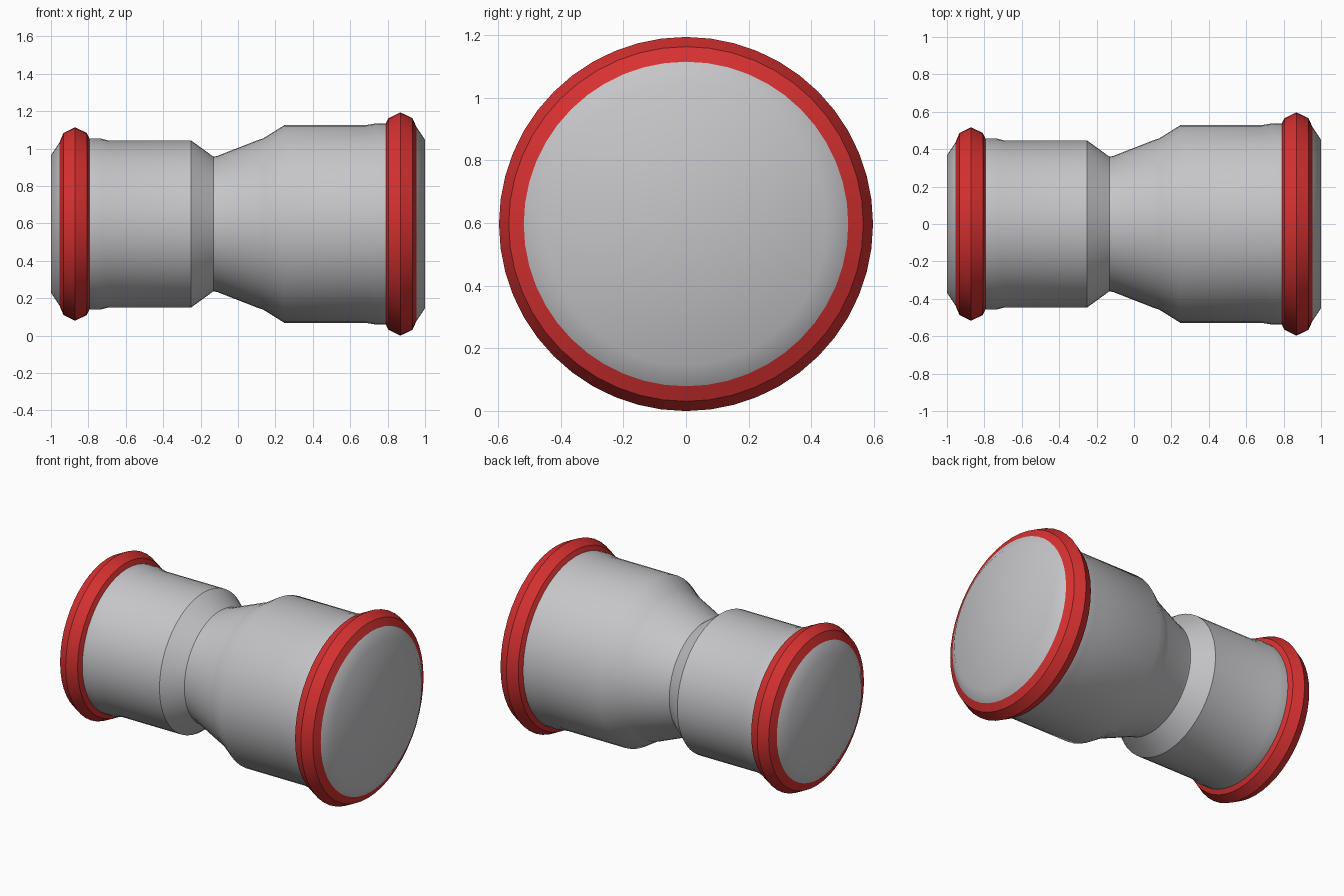
import bpy
import bmesh
from math import sin, cos, tau, radians

SIDES = 48
AXIS_Z = 0.597

cube = bpy.data.objects.get("Cube")
if cube:
    bpy.data.objects.remove(cube, do_unlink=True)


def material(name, rgb):
    mat = bpy.data.materials.new(name)
    mat.use_nodes = True
    colour = (*rgb, 1.0)
    mat.diffuse_color = colour
    mat.node_tree.nodes["Principled BSDF"].inputs["Base Color"].default_value = colour
    return mat


def lathe(name, profile, mat, cap_left=False, cap_right=False):
    """Turn a profile of (x, radius) points, given from -x to +x, about the long axis."""
    bm = bmesh.new()
    rings = [[bm.verts.new((x, r * sin(tau * i / SIDES), r * cos(tau * i / SIDES)))
              for i in range(SIDES)] for x, r in profile]
    for a, b in zip(rings, rings[1:]):
        for i in range(SIDES):
            j = (i + 1) % SIDES
            bm.faces.new((a[i], b[i], b[j], a[j]))
    if cap_left:
        bm.faces.new(rings[0])
    if cap_right:
        bm.faces.new(rings[-1][::-1])
    bm.normal_update()
    for face in bm.faces:
        face.smooth = True
    for edge in bm.edges:
        edge.smooth = edge.calc_face_angle(0) < radians(35)
    mesh = bpy.data.meshes.new(name)
    bm.to_mesh(mesh)
    bm.free()
    mesh.materials.append(mat)
    obj = bpy.data.objects.new(name, mesh)
    obj.location.z = AXIS_Z
    bpy.context.collection.objects.link(obj)
    return obj


steel = material("brushed grey", (0.56, 0.56, 0.58))
red = material("seal red", (0.68, 0.03, 0.03))

# Narrow socket, neck and wide socket
lathe("reducer_body", [
    (-0.795, 0.457), (-0.735, 0.457), (-0.69, 0.446), (-0.25, 0.446),
    (-0.132, 0.36), (-0.11, 0.364), (0.11, 0.45), (0.135, 0.458),
    (0.247, 0.528), (0.68, 0.528), (0.74, 0.538), (0.79, 0.538)], steel)

# Closed tapered ends
lathe("small_end", [(-1.0, 0.367), (-0.955, 0.435)], steel, cap_left=True)
lathe("large_end", [(0.955, 0.518), (1.0, 0.45)], steel, cap_right=True)

# Bulging seal rings
lathe("small_seal_ring", [
    (-0.955, 0.435), (-0.933, 0.487), (-0.872, 0.517),
    (-0.808, 0.487), (-0.795, 0.457)], red)
lathe("large_seal_ring", [
    (0.79, 0.538), (0.805, 0.566), (0.868, 0.597),
    (0.932, 0.566), (0.955, 0.518)], red)
